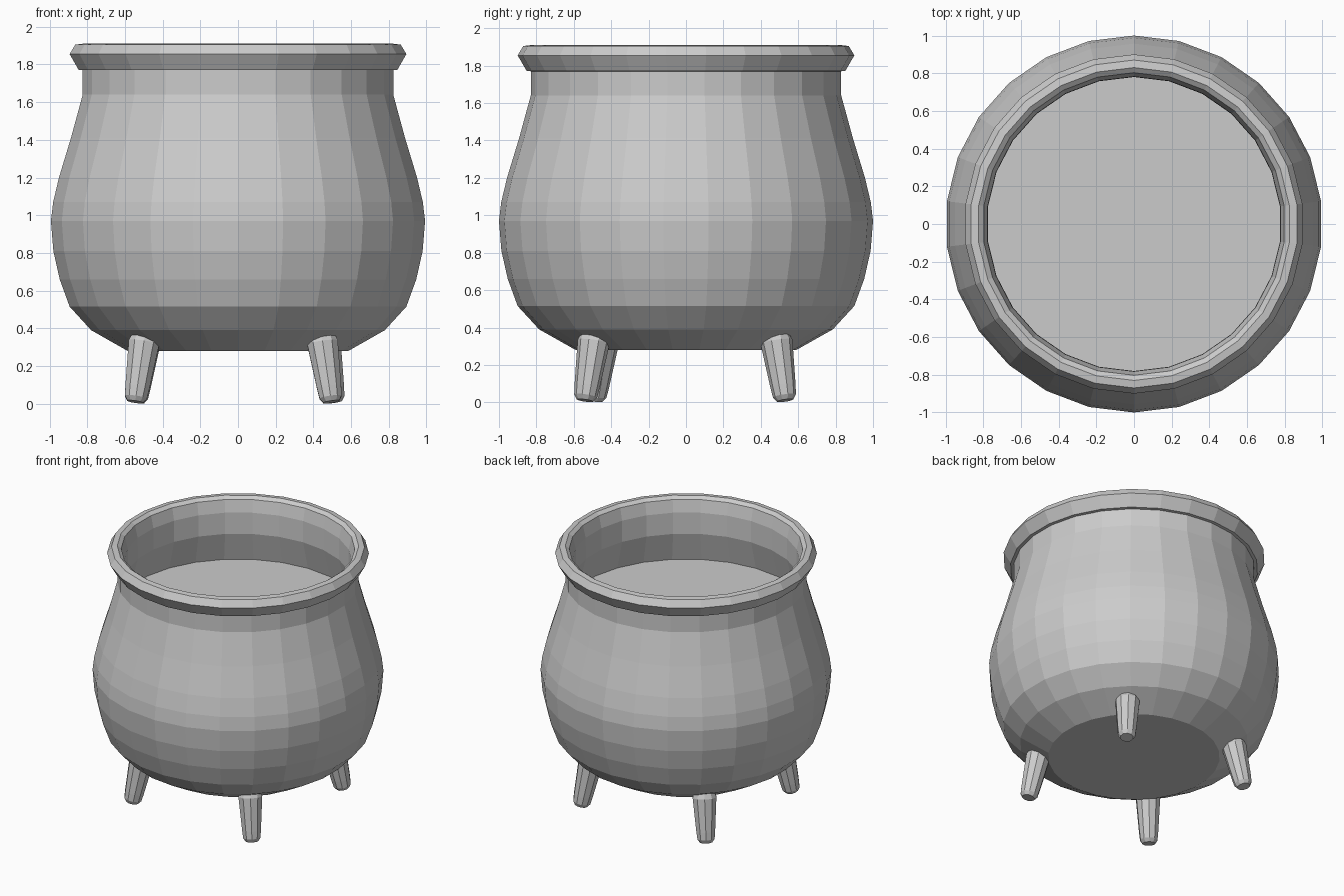
import bpy, bmesh, math
from mathutils import Vector, Matrix

if "Cube" in bpy.data.objects:
    bpy.data.objects.remove(bpy.data.objects["Cube"])


def lathe(name, profile, sides, matrix=Matrix.Identity(4)):
    """Spin (radius, height) points into flat-faced rings, capped at both ends."""
    bm = bmesh.new()
    rings = []
    for r, z in profile:
        ring = []
        for i in range(sides):
            a = math.pi / 2 + math.tau * i / sides
            ring.append(bm.verts.new(matrix @ Vector((r * math.cos(a), r * math.sin(a), z))))
        rings.append(ring)
    for low, high in zip(rings, rings[1:]):
        for i in range(sides):
            j = (i + 1) % sides
            bm.faces.new((low[i], low[j], high[j], high[i]))
    bm.faces.new(rings[0][::-1])
    bm.faces.new(rings[-1])
    bmesh.ops.recalc_face_normals(bm, faces=bm.faces)
    mesh = bpy.data.meshes.new(name)
    bm.to_mesh(mesh)
    bm.free()
    obj = bpy.data.objects.new(name, mesh)
    bpy.context.collection.objects.link(obj)
    return obj


SIDES = 26

# Pot: outer belly, rolled rim, then inner wall down to the inner floor
outer = [(0.59, 0.28), (0.785, 0.39), (0.90, 0.515), (0.953, 0.66), (0.987, 0.81),
         (1.0, 0.97), (0.988, 1.07), (0.957, 1.2), (0.893, 1.41), (0.83, 1.64), (0.83, 1.77)]
rim = [(0.852, 1.772), (0.9, 1.855), (0.87, 1.905), (0.83, 1.91), (0.803, 1.89), (0.782, 1.80)]
inner = [(0.78, 1.64), (0.843, 1.40), (0.907, 1.19), (0.95, 0.97), (0.90, 0.67),
         (0.85, 0.53), (0.75, 0.42), (0.57, 0.33)]
lathe("pot_body", outer + rim + inner, SIDES)

# Flat surface of the contents
lathe("contents", [(0.85, 1.39), (0.85, 1.42)], SIDES)

# Four splayed, tapered legs
leg_profile = [(0.045, 0.0), (0.062, 0.025), (0.068, 0.08), (0.086, 0.32), (0.07, 0.365)]
feet = {
    "front_right_leg": (0.495, -0.54),
    "front_left_leg": (-0.545, -0.49),
    "back_left_leg": (-0.54, 0.53),
    "back_right_leg": (0.51, 0.53),
}
for name, (x, y) in feet.items():
    foot = Vector((x, y, 0.01))
    lean = Vector((-math.copysign(0.05, x), -math.copysign(0.05, y), 0.34))
    tilt = Vector((0, 0, 1)).rotation_difference(lean).to_matrix().to_4x4()
    lathe(name, leg_profile, 10, Matrix.Translation(foot) @ tilt)
